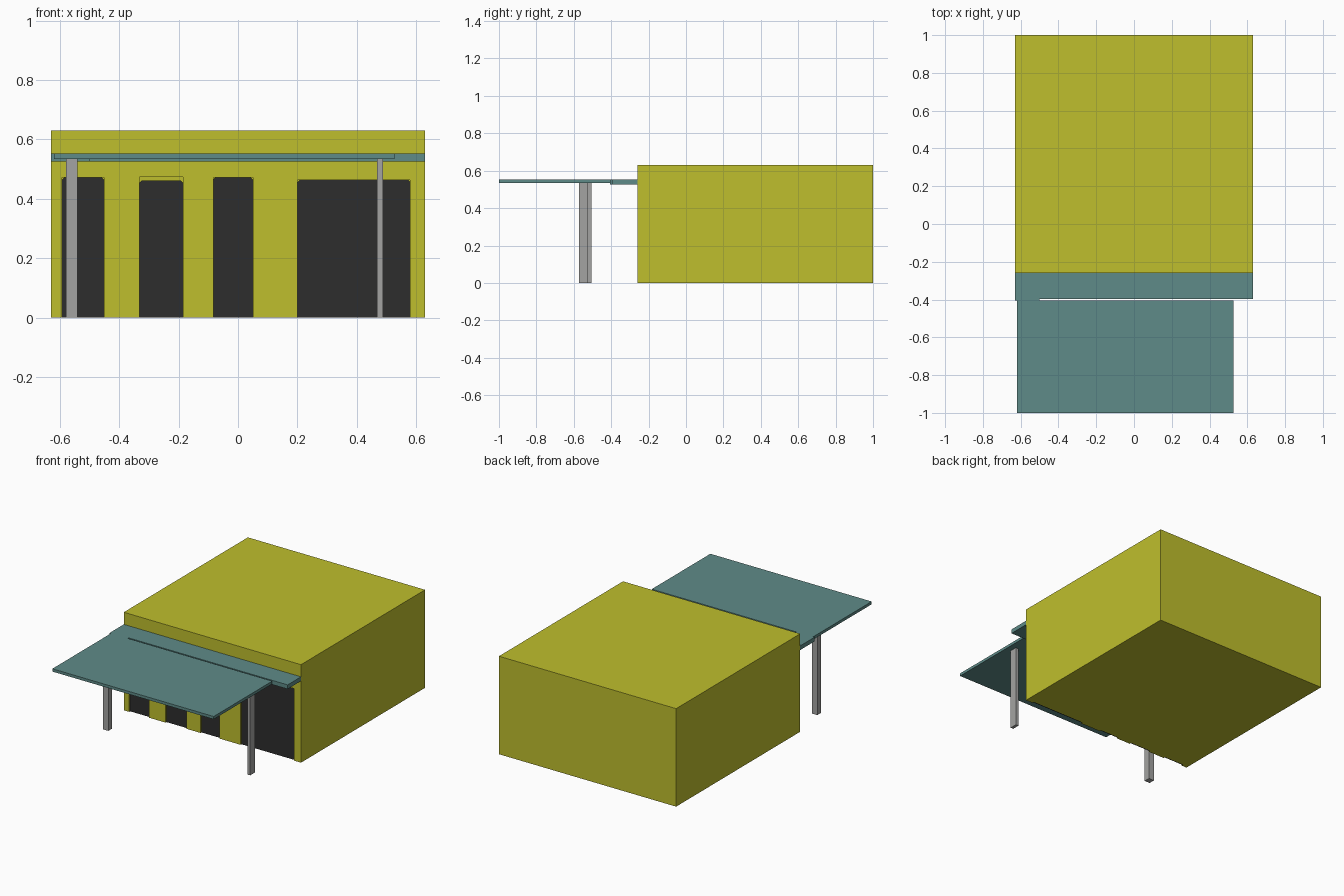
import bpy
import bmesh
from mathutils import Vector

cube = bpy.data.objects.get("Cube")
if cube:
    bpy.data.objects.remove(cube, do_unlink=True)


def material(name, rgb):
    m = bpy.data.materials.new(name)
    m.use_nodes = True
    m.diffuse_color = (*rgb, 1)
    m.node_tree.nodes["Principled BSDF"].inputs["Base Color"].default_value = (*rgb, 1)
    return m


YELLOW = material("mustard_yellow", (0.52, 0.52, 0.026))
TEAL = material("teal", (0.113, 0.258, 0.246))
DARK = material("charcoal", (0.026, 0.026, 0.026))
GREY = material("light_grey", (0.37, 0.37, 0.36))


def prism(name, points, direction, mat):
    """Extrude a flat 3D outline along a direction into a closed solid."""
    bm = bmesh.new()
    face = bm.faces.new([bm.verts.new(p) for p in points])
    ext = bmesh.ops.extrude_face_region(bm, geom=[face], use_keep_orig=True)
    moved = [g for g in ext["geom"] if isinstance(g, bmesh.types.BMVert)]
    bmesh.ops.translate(bm, vec=Vector(direction), verts=moved)
    bmesh.ops.recalc_face_normals(bm, faces=bm.faces)
    mesh = bpy.data.meshes.new(name)
    bm.to_mesh(mesh)
    bm.free()
    mesh.materials.append(mat)
    obj = bpy.data.objects.new(name, mesh)
    bpy.context.collection.objects.link(obj)
    return obj


def box(name, x0, x1, y0, y1, z0, z1, mat):
    outline = [(x0, y0, z0), (x1, y0, z0), (x1, y1, z0), (x0, y1, z0)]
    return prism(name, outline, (0, 0, z1 - z0), mat)


# Overall building size and door recess depth
W, H, FRONT, RECESS = 0.63, 0.63, -0.26, 0.015
INNER = FRONT + RECESS

# Openings: left x, right x, opening height, panel height
DOORS = [(-0.592, -0.452, 0.472, 0.472),
         (-0.332, -0.185, 0.474, 0.461),
         (-0.083, 0.050, 0.472, 0.472),
         (0.200, 0.580, 0.463, 0.463)]

# Building body and front wall with door openings cut to the floor
box("building_body", -W, W, INNER, 1.0, 0, H, YELLOW)
outline = [(-W, H), (-W, 0)]
for x0, x1, top, _ in DOORS:
    outline += [(x0, 0), (x0, top), (x1, top), (x1, 0)]
outline += [(W, 0), (W, H)]
prism("front_wall", [(x, FRONT, z) for x, z in outline], (0, RECESS, 0), YELLOW)

# Door panels with small clipped top corners
C = 0.007
for i, (x0, x1, _, top) in enumerate(DOORS, 1):
    panel = [(x0, 0), (x1, 0), (x1, top - C), (x1 - C, top), (x0 + C, top), (x0, top - C)]
    prism(f"door_panel_{i}", [(x, INNER, z) for x, z in panel], (0, -0.006, 0), DARK)

# Awning against the wall, slightly deeper at its left-hand end
awning = [(-W, FRONT), (-W, -0.405), (-0.5, -0.405), (-0.5, -0.396),
          (W, -0.396), (W, FRONT)]
prism("wall_awning", [(x, y, 0.525) for x, y in awning], (0, 0, 0.027), TEAL)

# Free-standing canopy and its two posts
box("front_canopy", -0.62, 0.527, -1.0, -0.405, 0.534, 0.552, TEAL)
box("canopy_post_right", -0.58, -0.541, -0.545, -0.505, 0, 0.534, GREY)
box("canopy_post_left", 0.468, 0.488, -0.573, -0.524, 0, 0.534, GREY)
